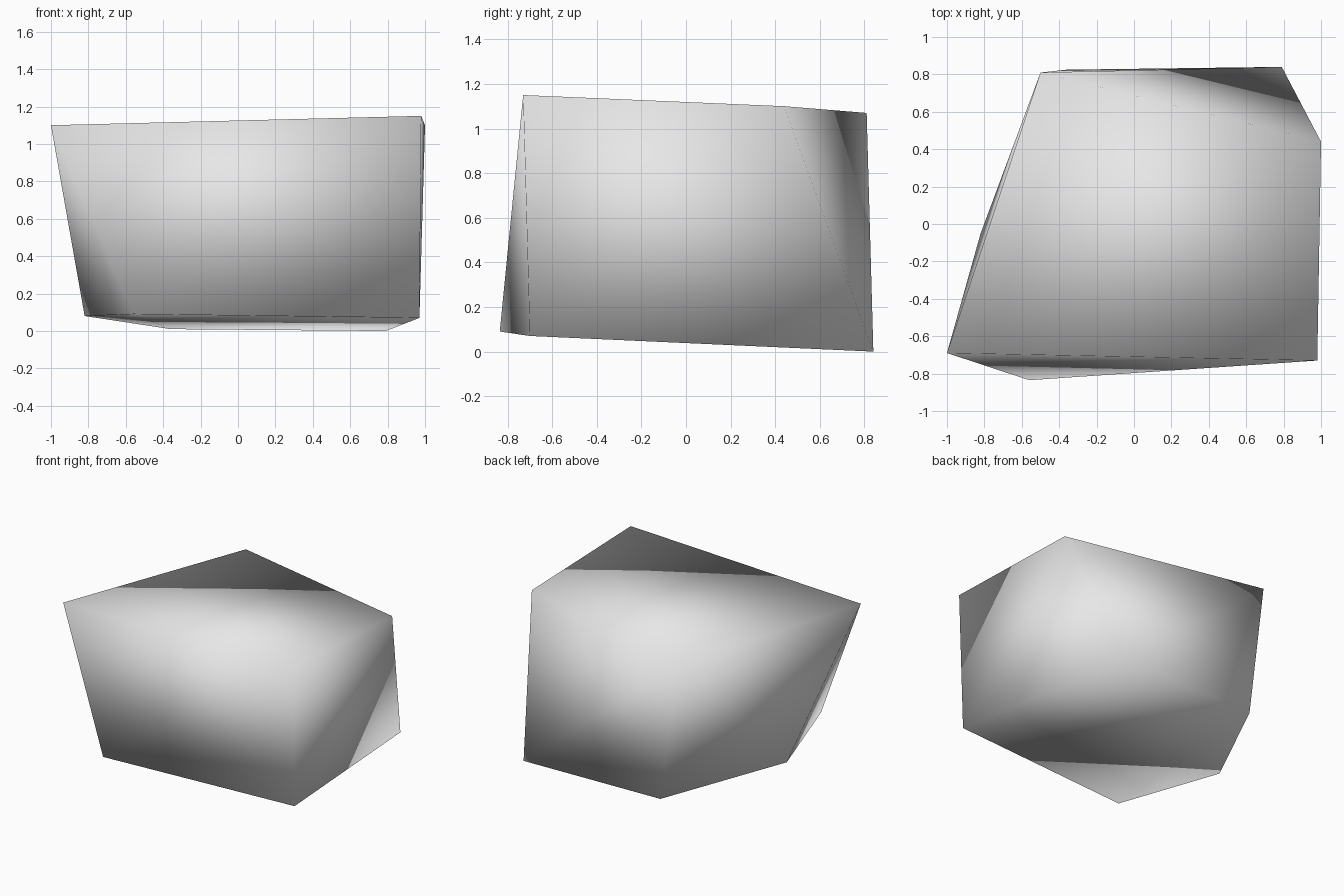
import bpy
import bmesh

# Remove the default cube
cube = bpy.data.objects.get("Cube")
if cube:
    bpy.data.objects.remove(cube, do_unlink=True)

# Plain pale grey stone
stone = bpy.data.materials.new("pale grey stone")
stone.use_nodes = True
grey = (0.8, 0.8, 0.8, 1.0)
stone.diffuse_color = grey
stone.node_tree.nodes["Principled BSDF"].inputs["Base Color"].default_value = grey

# Corners of the rock: upper ring, then lower ring
top_corners = [(-1, -0.69, 1.1), (0.98, -0.73, 1.15), (1, 0.44, 1.1), (-0.5, 0.81, 1.07)]
bottom_corners = [(-0.56, -0.835, 0.09), (0.97, -0.7, 0.07), (0.79, 0.84, 0),
                  (-0.36, 0.825, 0.01), (-0.82, -0.05, 0.08)]

# Wrap the corners in a convex skin
bm = bmesh.new()
for corner in top_corners + bottom_corners:
    bm.verts.new(corner)
bmesh.ops.convex_hull(bm, input=bm.verts[:])
bmesh.ops.recalc_face_normals(bm, faces=bm.faces[:])

# Shade the whole rock smooth across its edges
for face in bm.faces:
    face.smooth = True

mesh = bpy.data.meshes.new("rock")
bm.to_mesh(mesh)
bm.free()
mesh.materials.append(stone)
rock = bpy.data.objects.new("rock", mesh)
bpy.context.collection.objects.link(rock)
